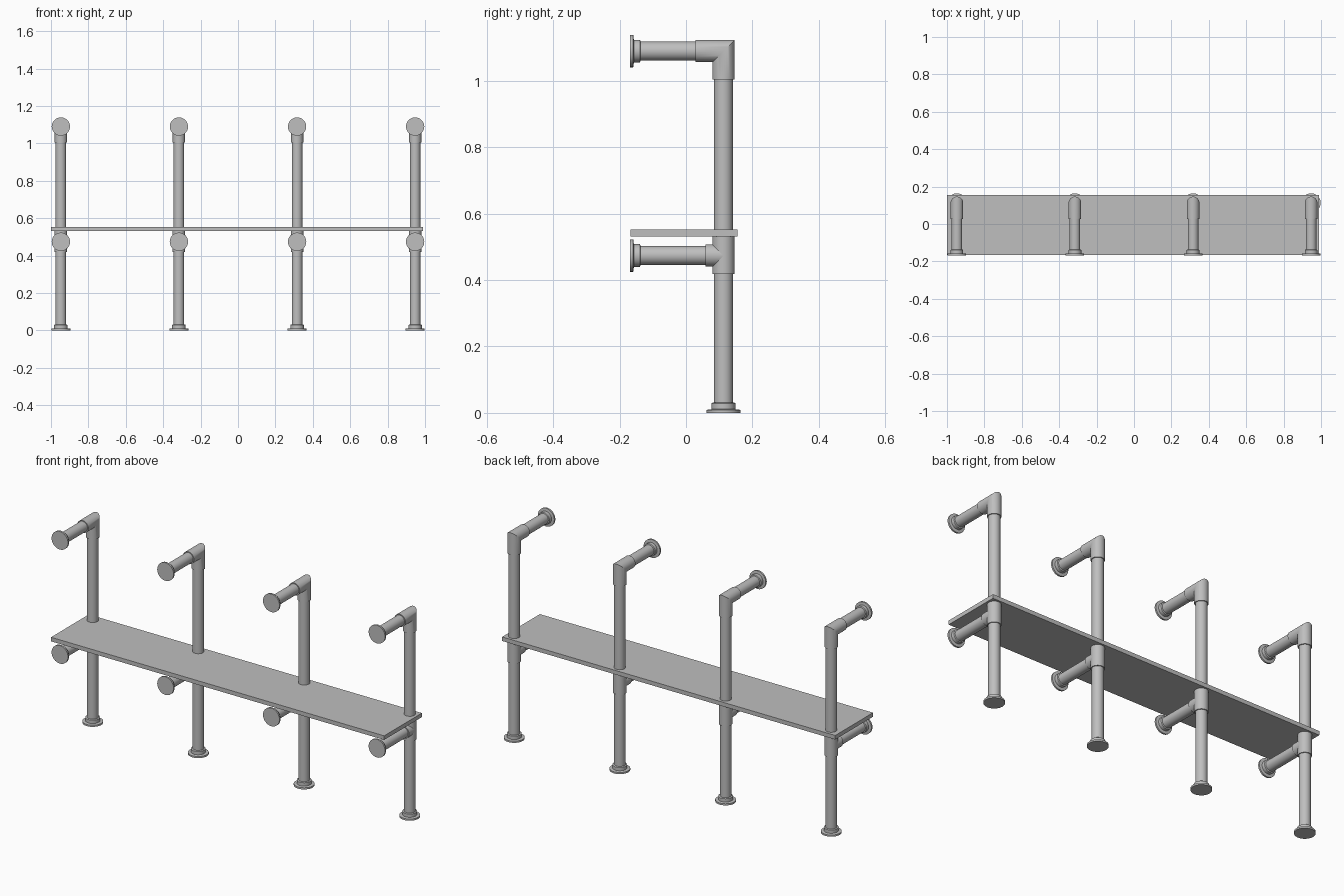
import bpy, bmesh, math
from mathutils import Matrix, Vector

cube = bpy.data.objects.get("Cube")
if cube:
    bpy.data.objects.remove(cube)

SIDES = 32
PIPE_R, FIT_R = 0.0285, 0.0335
POLE_Y, WALL_Y = 0.113, -0.168
TEE_Z, TOP_Z = 0.474, 1.09

grey = bpy.data.materials.new("pipe_grey")
grey.use_nodes = True
colour = (0.52, 0.52, 0.52, 1)
grey.diffuse_color = colour
grey.node_tree.nodes["Principled BSDF"].inputs["Base Color"].default_value = colour


def finish(name, bm, smooth=True):
    bmesh.ops.recalc_face_normals(bm, faces=bm.faces)
    mesh = bpy.data.meshes.new(name)
    bm.to_mesh(mesh)
    bm.free()
    mesh.materials.append(grey)
    obj = bpy.data.objects.new(name, mesh)
    bpy.context.collection.objects.link(obj)
    if smooth:
        bpy.ops.object.select_all(action='DESELECT')
        obj.select_set(True)
        bpy.context.view_layer.objects.active = obj
        bpy.ops.object.shade_smooth_by_angle(angle=math.radians(35))
    return obj


def skin(bm, rings):
    """Join equal rings of points into a capped tube."""
    loops = [[bm.verts.new(p) for p in ring] for ring in rings]
    for a, b in zip(loops, loops[1:]):
        for i in range(SIDES):
            j = (i + 1) % SIDES
            bm.faces.new((a[i], a[j], b[j], b[i]))
    bm.faces.new(loops[0])
    bm.faces.new(loops[-1])


def circle(r):
    return [(r * math.cos(math.tau * i / SIDES), r * math.sin(math.tau * i / SIDES))
            for i in range(SIDES)]


def lathe(name, profile, origin, forward=False):
    """Turn (radius, distance) pairs about z, or about y when forward."""
    bm = bmesh.new()
    turn = Matrix.Rotation(-math.pi / 2, 4, 'X') if forward else Matrix()
    place = Matrix.Translation(origin) @ turn
    skin(bm, [[place @ Vector((u, v, d)) for u, v in circle(r)] for r, d in profile])
    return finish(name, bm)


def elbow(name, x):
    """Two short sleeves meeting in a mitre."""
    bm = bmesh.new()
    c = circle(FIT_R)
    skin(bm, [[(x + u, 0.028, TOP_Z + v) for u, v in c],
              [(x + u, POLE_Y + v, TOP_Z + v) for u, v in c],
              [(x + u, POLE_Y + v, 1.004) for u, v in c]])
    return finish(name, bm)


FLANGE = [(0.051, 0), (0.051, 0.009), (0.036, 0.011), (0.036, 0.029), (0.033, 0.031)]
WALL_FLANGE = [(0.049, 0), (0.049, 0.009), (0.034, 0.011), (0.034, 0.029), (0.031, 0.031)]

for n, x in enumerate((-0.947, -0.316, 0.316, 0.947), 1):
    # upright pole on its floor flange
    lathe(f"floor_flange_{n}", FLANGE, (x, POLE_Y, 0))
    lathe(f"pole_{n}", [(PIPE_R, 0.02), (PIPE_R, 1.02)], (x, POLE_Y, 0))
    # tee fitting under the shelf
    lathe(f"tee_sleeve_{n}", [(FIT_R, 0.419), (FIT_R, 0.532)], (x, POLE_Y, 0))
    lathe(f"tee_branch_{n}", [(FIT_R, 0.059), (FIT_R, POLE_Y)], (x, 0, TEE_Z), True)
    # top corner fitting
    elbow(f"elbow_{n}", x)
    # horizontal arms with wall flanges
    for level, z, end in (("lower", TEE_Z, 0.08), ("upper", TOP_Z, 0.05)):
        lathe(f"{level}_arm_{n}", [(PIPE_R, -0.15), (PIPE_R, end)], (x, 0, z), True)
        lathe(f"{level}_wall_flange_{n}", WALL_FLANGE, (x, WALL_Y, z), True)

# shelf board
bm = bmesh.new()
bmesh.ops.create_cube(bm, size=1)
bmesh.ops.scale(bm, vec=(1.99, 0.322, 0.022), verts=bm.verts)
bmesh.ops.translate(bm, vec=(-0.005, -0.006, 0.542), verts=bm.verts)
finish("shelf", bm, smooth=False)
